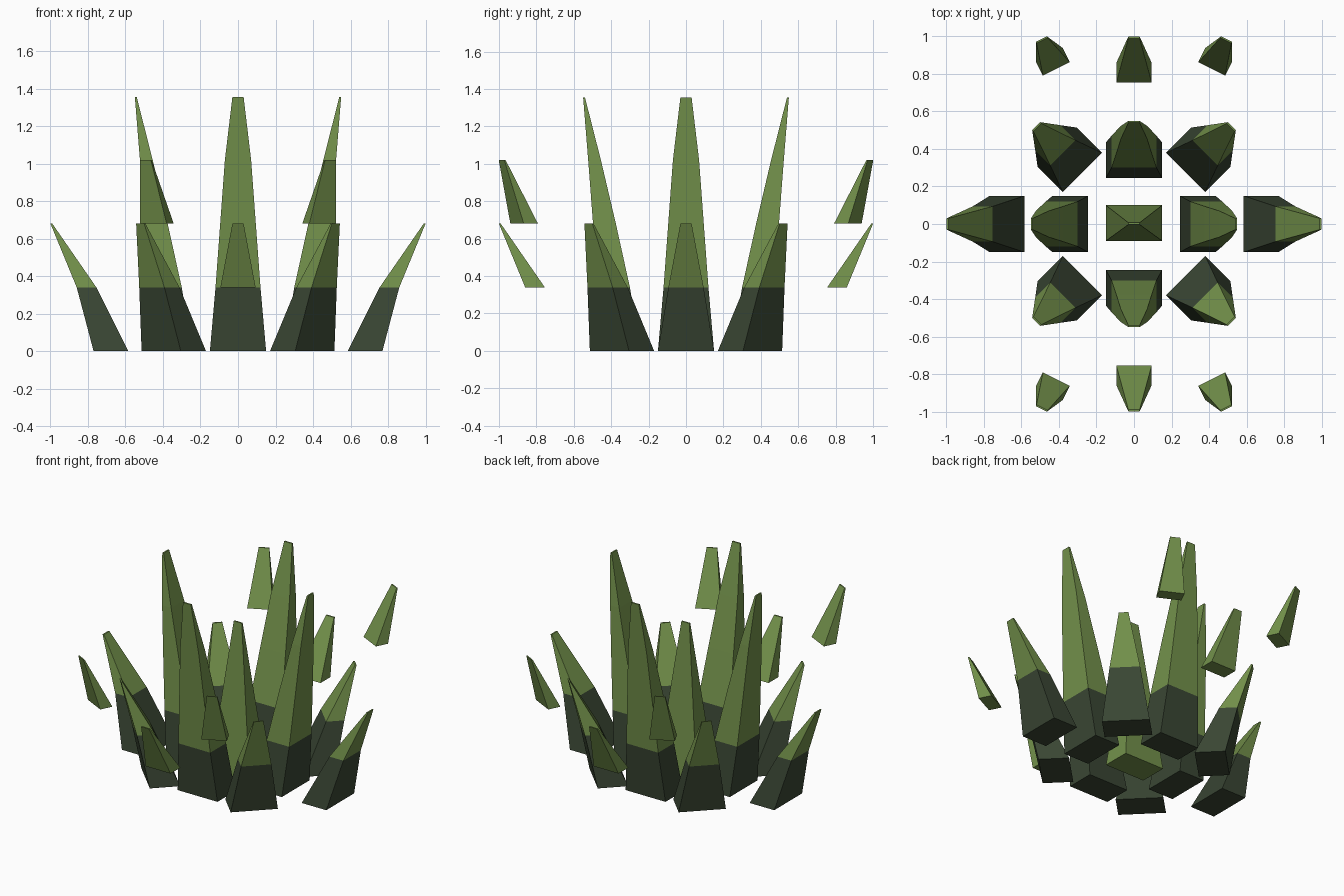
import bpy, bmesh, math

if "Cube" in bpy.data.objects:
    bpy.data.objects.remove(bpy.data.objects["Cube"])


def material(name, rgb):
    m = bpy.data.materials.new(name)
    m.diffuse_color = (*rgb, 1)
    m.use_nodes = True
    m.node_tree.nodes["Principled BSDF"].inputs["Base Color"].default_value = m.diffuse_color
    return m


GREEN = material("leaf green", (0.171, 0.283, 0.070))
DARK = material("dark base green", (0.042, 0.062, 0.034))


def blade(name, angle, rings, dark_base=False):
    """Loft a four-sided spike leaning outward along angle.
    Each ring is (height, inner radius, outer radius, half width)."""
    c, s = math.cos(math.radians(angle)), math.sin(math.radians(angle))
    bm = bmesh.new()
    loops = []
    for z, r0, r1, w in rings:
        corners = ((r0, -w), (r1, -w), (r1, w), (r0, w))
        loops.append([bm.verts.new((r * c - t * s, r * s + t * c, z)) for r, t in corners])
    bm.faces.new(loops[0][::-1])
    bm.faces.new(loops[-1])
    for a, b in zip(loops, loops[1:]):
        for i in range(4):
            j = (i + 1) % 4
            bm.faces.new((a[i], a[j], b[j], b[i]))
    bmesh.ops.recalc_face_normals(bm, faces=bm.faces)
    # lowest section is dark
    for f in bm.faces:
        f.material_index = int(dark_base and f.calc_center_median().z < 0.33)
    me = bpy.data.meshes.new(name)
    bm.to_mesh(me)
    bm.free()
    me.materials.append(GREEN)
    me.materials.append(DARK)
    ob = bpy.data.objects.new(name, me)
    bpy.context.collection.objects.link(ob)


TALL = [(0, .245, .435, .15), (.34, .30, .47, .12), (.68, .375, .497, .095),
        (1.02, .455, .523, .07), (1.355, .54, .55, .03)]
CORNER = [(0, .389, .579, .148), (.34, .536, .65, .095), (.68, .728, .738, .03)]
OUTER = [(0, .585, .77, .15), (.34, .755, .86, .094), (.68, .99, 1.0, .03)]
HIGH_TIP = [(.68, .925, 1.01, .08), (1.02, 1.095, 1.103, .033)]

# centre spike
blade("centre_spike", 90, [(0, -.09, .10, .15), (1.02, -.003, .007, .03)])

# ring of tall and corner spikes
for i in range(4):
    blade("tall_spike", i * 90, TALL, True)
    blade("corner_spike", 45 + i * 90, CORNER, True)

# outer spikes left and right, floating tips front and back
for side in (0, 180):
    blade("outer_spike", side, OUTER, True)
    blade("floating_tip", side + 90, OUTER[1:])
    for turn in (-26.6, 26.6):
        blade("high_floating_tip", side + 90 + turn, HIGH_TIP)
